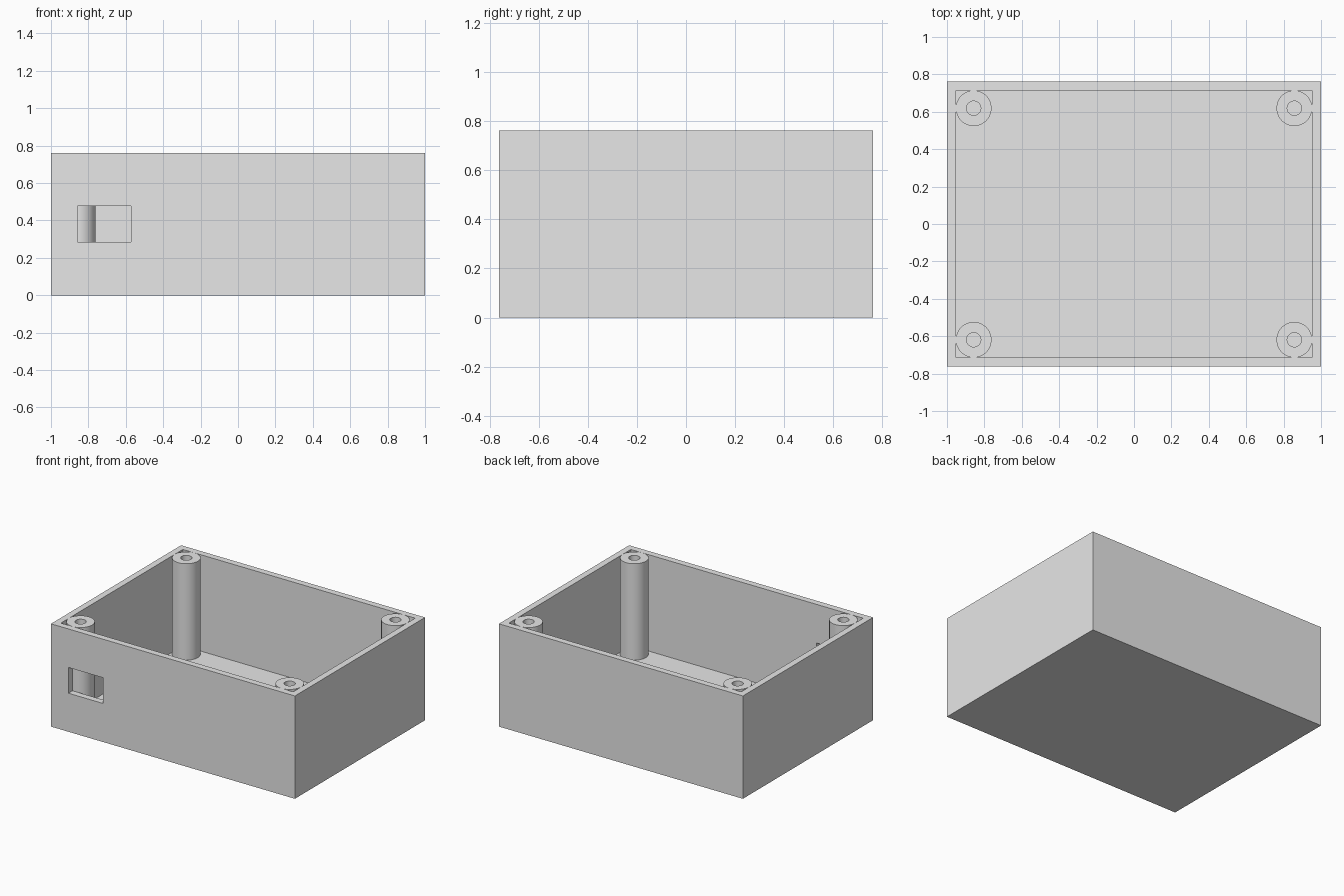
import bpy, bmesh, math
from mathutils import Vector

cube = bpy.data.objects.get("Cube")
if cube:
    bpy.data.objects.remove(cube, do_unlink=True)

U = 2 / 84                      # one design unit; the box is 84 x 64 x 32 units
L, W, H, WALL = 84 * U, 64 * U, 32 * U, 2 * U
POST_X, POST_Y, POST_R, HOLE_R = 36 * U, 26 * U, 4 * U, 1.6 * U

grey = bpy.data.materials.new("plain grey")
grey.use_nodes = True
grey.diffuse_color = (0.8, 0.8, 0.8, 1)
grey.node_tree.nodes["Principled BSDF"].inputs["Base Color"].default_value = (0.8, 0.8, 0.8, 1)


def make_object(name, bm):
    bmesh.ops.recalc_face_normals(bm, faces=bm.faces)
    mesh = bpy.data.meshes.new(name)
    bm.to_mesh(mesh)
    bm.free()
    mesh.materials.append(grey)
    ob = bpy.data.objects.new(name, mesh)
    bpy.context.collection.objects.link(ob)
    return ob


def box(lo, hi):
    lo, hi = Vector(lo), Vector(hi)
    bm = bmesh.new()
    bmesh.ops.create_cube(bm, size=1)
    bmesh.ops.scale(bm, vec=hi - lo, verts=bm.verts)
    bmesh.ops.translate(bm, vec=(lo + hi) / 2, verts=bm.verts)
    return bm


def activate(ob):
    bpy.ops.object.select_all(action='DESELECT')
    ob.select_set(True)
    bpy.context.view_layer.objects.active = ob


# Open-topped box: inset the top face and sink it to the floor
bm = box((-L / 2, -W / 2, 0), (L / 2, W / 2, H))
top = max(bm.faces, key=lambda f: f.calc_center_median().z)
bmesh.ops.inset_region(bm, faces=[top], thickness=WALL, use_even_offset=True)
sunk = bmesh.ops.extrude_face_region(bm, geom=[top])
bmesh.ops.translate(bm, vec=(0, 0, WALL - H),
                    verts=[g for g in sunk["geom"] if isinstance(g, bmesh.types.BMVert)])
if top.is_valid:
    bmesh.ops.delete(bm, geom=[top], context='FACES_ONLY')
case = make_object("enclosure_box", bm)

# Rectangular port through the front wall
cutter = make_object("port_cutter", box((-36 * U, -W / 2 - 0.05, 12 * U),
                                        (-24 * U, -W / 2 + WALL + 0.001, 20 * U)))
cutter.hide_render = True
mod = case.modifiers.new("port", 'BOOLEAN')
mod.operation, mod.solver, mod.object = 'DIFFERENCE', 'EXACT', cutter
activate(case)
bpy.ops.object.modifier_apply(modifier=mod.name)
bpy.data.objects.remove(cutter, do_unlink=True)


# Hollow screw posts in the four corners, flush with the rim
def screw_post(name, x, y):
    bm = bmesh.new()
    profile = [(POST_R, WALL), (POST_R, H), (HOLE_R, H), (HOLE_R, WALL)]
    verts = [bm.verts.new((r, 0, z)) for r, z in profile]
    edges = [bm.edges.new(pair) for pair in zip(verts, verts[1:])]
    bmesh.ops.spin(bm, geom=verts + edges, cent=(0, 0, 0), axis=(0, 0, 1),
                   angle=2 * math.pi, steps=64)
    bmesh.ops.remove_doubles(bm, verts=bm.verts, dist=1e-5)
    ob = make_object(name, bm)
    ob.location = (x, y, 0)
    activate(ob)
    bpy.ops.object.shade_smooth_by_angle(angle=math.radians(30))


for end, sy in (("front", -1), ("back", 1)):
    for side, sx in (("right", -1), ("left", 1)):
        screw_post(f"screw_post_{end}_{side}", sx * POST_X, sy * POST_Y)
